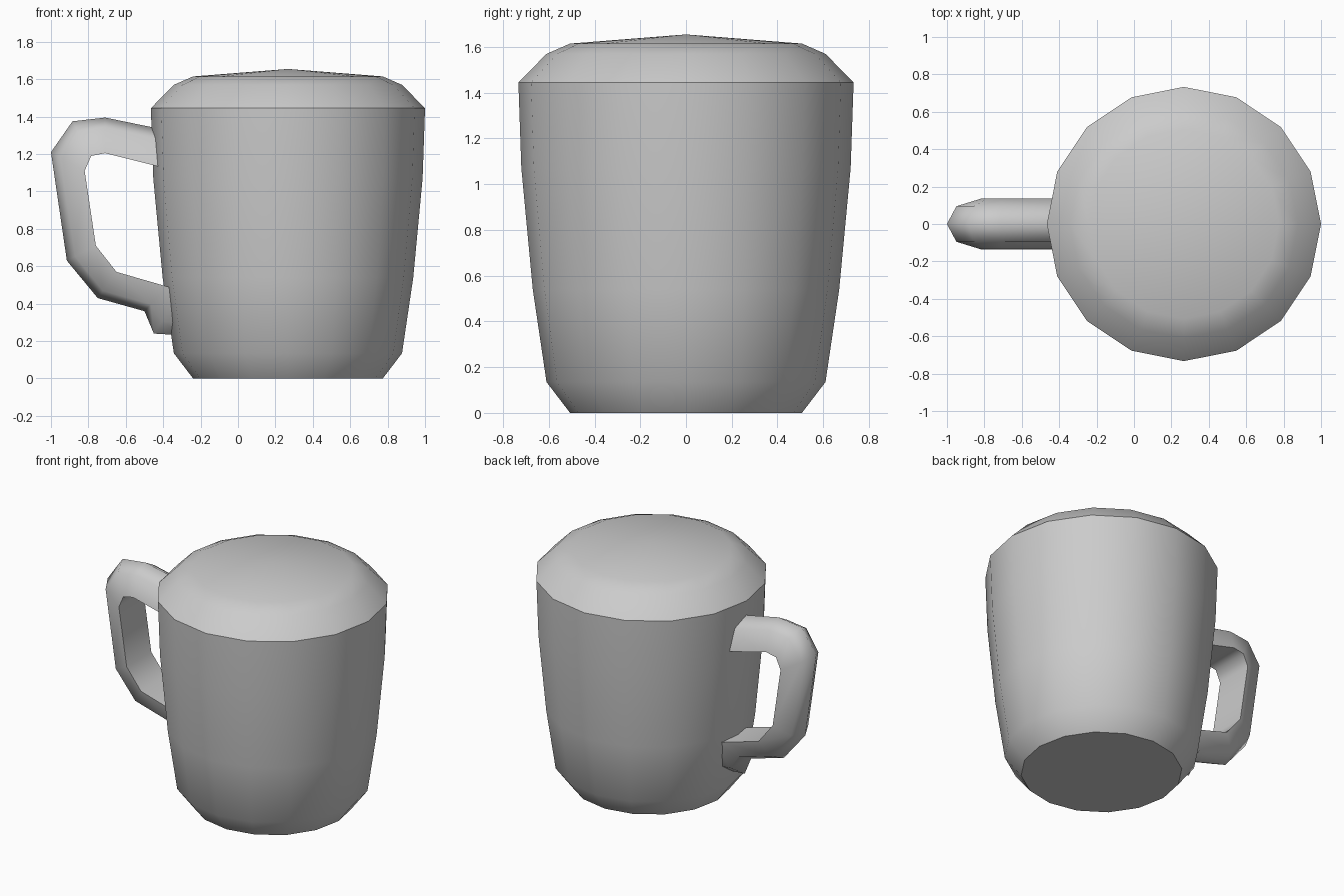
import bpy, bmesh, math

if "Cube" in bpy.data.objects:
    bpy.data.objects.remove(bpy.data.objects["Cube"], do_unlink=True)

SIDES = 16
CENTRE_X = 0.267

grey = bpy.data.materials.new("plain grey")
grey.use_nodes = True
colour = (0.6, 0.6, 0.6, 1)
grey.diffuse_color = colour
grey.node_tree.nodes["Principled BSDF"].inputs["Base Color"].default_value = colour


def finish(name, bm, angle):
    """Turn the bmesh into an object, smooth except at hard edges."""
    bmesh.ops.recalc_face_normals(bm, faces=bm.faces)
    mesh = bpy.data.meshes.new(name)
    bm.to_mesh(mesh)
    bm.free()
    mesh.materials.append(grey)
    obj = bpy.data.objects.new(name, mesh)
    bpy.context.collection.objects.link(obj)
    bpy.ops.object.select_all(action='DESELECT')
    obj.select_set(True)
    bpy.context.view_layer.objects.active = obj
    bpy.ops.object.shade_smooth_by_angle(angle=math.radians(angle))
    return obj


def bridge(bm, rings):
    """Join neighbouring rings of vertices with quads."""
    for a, b in zip(rings, rings[1:]):
        n = len(a)
        for i in range(n):
            j = (i + 1) % n
            bm.faces.new((a[i], a[j], b[j], b[i]))


def lathe_rings(bm, profile):
    """One ring of vertices per (radius, height) pair."""
    rings = []
    for r, z in profile:
        ring = []
        for i in range(SIDES):
            t = math.tau * i / SIDES
            ring.append(bm.verts.new((CENTRE_X + r * math.cos(t), r * math.sin(t), z)))
        rings.append(ring)
    bridge(bm, rings)
    return rings


# Mug body, tapered with a chamfered base
bm = bmesh.new()
rings = lathe_rings(bm, [(0.507, 0), (0.61, 0.135), (0.67, 0.54), (0.72, 1.07), (0.733, 1.445)])
bm.faces.new(rings[0])
finish("mug_body", bm, 40)

# Domed top with a shallow peak
bm = bmesh.new()
rings = lathe_rings(bm, [(0.733, 1.445), (0.61, 1.57), (0.507, 1.615)])
peak = bm.verts.new((CENTRE_X, 0, 1.655))
for i in range(SIDES):
    bm.faces.new((rings[-1][i], rings[-1][(i + 1) % SIDES], peak))
finish("domed_top", bm, 40)

# Handle: a D-shaped section swept between an outer and an inner outline
outer = [(-0.36, 1.323), (-0.71, 1.395), (-0.885, 1.375), (-1, 1.21), (-0.915, 0.63),
         (-0.75, 0.43), (-0.5, 0.36), (-0.45, 0.24), (-0.28, 0.23)]
inner = [(-0.36, 1.117), (-0.71, 1.205), (-0.785, 1.19), (-0.82, 1.11), (-0.76, 0.71),
         (-0.65, 0.57), (-0.38, 0.492), (-0.3, 0.472), (-0.25, 0.46)]
section = [(0, 0), (0.28, 0.095), (1, 0.135), (1, -0.135), (0.28, -0.095)]
bm = bmesh.new()
rings = []
for (ox, oz), (ix, iz) in zip(outer, inner):
    rings.append([bm.verts.new((ox + (ix - ox) * t, y, oz + (iz - oz) * t)) for t, y in section])
bridge(bm, rings)
bm.faces.new(rings[0])
bm.faces.new(rings[-1])
finish("handle", bm, 60)
